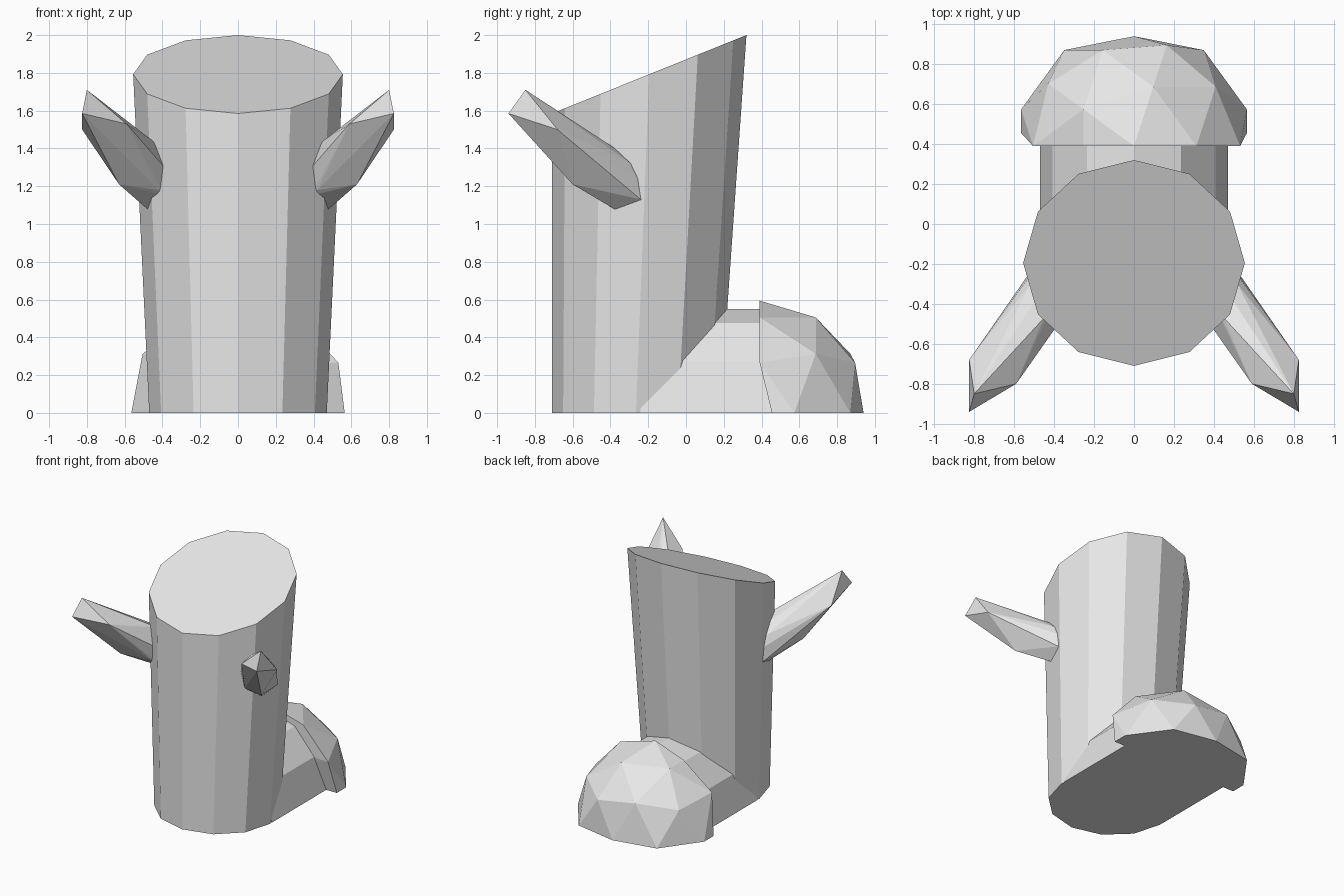
import bpy, bmesh, math
from mathutils import Vector

if "Cube" in bpy.data.objects:
    bpy.data.objects.remove(bpy.data.objects["Cube"], do_unlink=True)

grey = bpy.data.materials.new("light_grey")
grey.use_nodes = True
grey.diffuse_color = (0.8, 0.8, 0.8, 1)
grey.node_tree.nodes["Principled BSDF"].inputs["Base Color"].default_value = (0.8, 0.8, 0.8, 1)


def finish(bm, name):
    bmesh.ops.recalc_face_normals(bm, faces=bm.faces)
    mesh = bpy.data.meshes.new(name)
    bm.to_mesh(mesh)
    bm.free()
    mesh.materials.append(grey)
    obj = bpy.data.objects.new(name, mesh)
    bpy.context.collection.objects.link(obj)
    return obj


def loft(name, ring_a, ring_b):
    """Closed prism between two rings of equal length."""
    bm = bmesh.new()
    a = [bm.verts.new(p) for p in ring_a]
    b = [bm.verts.new(p) for p in ring_b]
    n = len(a)
    for i in range(n):
        j = (i + 1) % n
        bm.faces.new((a[i], a[j], b[j], b[i]))
    bm.faces.new(a[::-1])
    bm.faces.new(b)
    return finish(bm, name)


def hull(name, points):
    bm = bmesh.new()
    for p in points:
        bm.verts.new(p)
    res = bmesh.ops.convex_hull(bm, input=bm.verts)
    loose = {v for v in res["geom_interior"] + res["geom_unused"]
             if isinstance(v, bmesh.types.BMVert)}
    bmesh.ops.delete(bm, geom=list(loose), context='VERTS')
    bmesh.ops.dissolve_limit(bm, angle_limit=0.01, verts=bm.verts, edges=bm.edges)
    return finish(bm, name)


# Shaft: twelve-sided, widening upward, with a sloping top
angles = [math.radians(30 * i) for i in range(12)]
bottom = [(0.47 * math.cos(t), -0.265 + 0.445 * math.sin(t), 0) for t in angles]
top = []
for t in angles:
    y = -0.195 + 0.515 * math.sin(t)
    top.append((0.555 * math.cos(t), y, 1.585 + (y + 0.71) * 0.403))
loft("boot_shaft", bottom, top)

# Foot: half of a twelve-sided arch running back from the shaft
arch = [(0.47 * math.cos(t), 0.55 * math.sin(t)) for t in angles[:7]]
loft("foot", [(x, -0.24, max(z, 0)) for x, z in arch],
     [(x, 0.46, max(z, 0)) for x, z in arch])

# Toe cap: quarter of a faceted ball
bm = bmesh.new()
bmesh.ops.create_icosphere(bm, subdivisions=2, radius=0.594)
for normal in ((0, 0, 1), (0, 1, 0)):
    bmesh.ops.bisect_plane(bm, geom=bm.verts[:] + bm.edges[:] + bm.faces[:], dist=1e-4,
                           plane_co=(0, 0, 0), plane_no=normal, clear_inner=True)
toe = []
for v in bm.verts:
    x, y, z = v.co
    if z < 0.01 and abs(x) < 0.05:       # blunted tip
        y = 0.55
    elif z < 0.01 and y < 0.01:          # undercut lower rear corner
        y = 0.065
    toe.append((x, y + 0.39, max(z, 0)))
bm.free()
hull("toe_cap", toe)

# Handles: faceted spikes leaning forward and outward
spike = [(0.80, -0.85, 1.71), (0.825, -0.94, 1.585), (0.825, -0.68, 1.50),
         (0.59, -0.80, 1.53), (0.63, -0.60, 1.21)]
root = [(0.45, -0.47, 1.44), (0.50, -0.39, 1.41), (0.52, -0.305, 1.33),
        (0.525, -0.265, 1.25), (0.52, -0.24, 1.13), (0.48, -0.37, 1.08),
        (0.42, -0.51, 1.18), (0.405, -0.53, 1.31)]
inward = Vector((-0.5, 0.6, -0.45)).normalized() * 0.06
root += [tuple(Vector(p) + inward) for p in root]
for side, name in ((1, "left_handle"), (-1, "right_handle")):
    hull(name, [(side * x, y, z) for x, y, z in spike + root])
